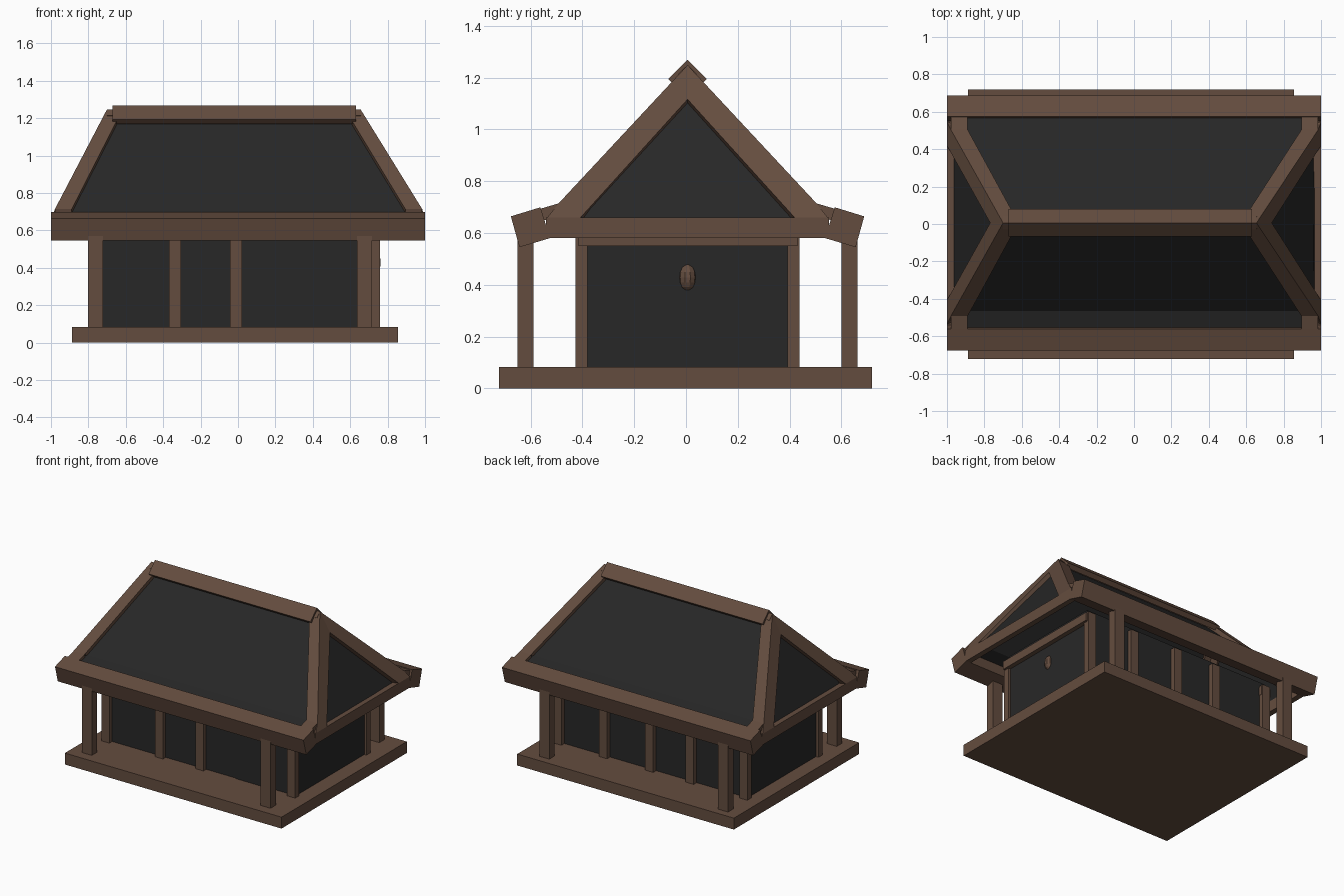
import bpy, bmesh, math
from mathutils import Vector

if "Cube" in bpy.data.objects:
    bpy.data.objects.remove(bpy.data.objects["Cube"])

def material(name, rgb):
    m = bpy.data.materials.new(name)
    m.diffuse_color = (*rgb, 1)
    m.use_nodes = True
    m.node_tree.nodes["Principled BSDF"].inputs["Base Color"].default_value = m.diffuse_color
    return m

BROWN = material("brown wood", (0.127, 0.073, 0.049))
DARK = material("charcoal panel", (0.0203, 0.0203, 0.0203))
YC = 0.006  # centre line of the building

def finish(name, bm, mat):
    bmesh.ops.recalc_face_normals(bm, faces=bm.faces)
    me = bpy.data.meshes.new(name)
    bm.to_mesh(me)
    bm.free()
    me.materials.append(mat)
    ob = bpy.data.objects.new(name, me)
    bpy.context.collection.objects.link(ob)
    return ob

def prism(name, pts, vec, mat):
    """Polygon extruded along a vector."""
    bm = bmesh.new()
    f = bm.faces.new([bm.verts.new(p) for p in pts])
    r = bmesh.ops.extrude_face_region(bm, geom=[f], use_keep_orig=True)
    bmesh.ops.translate(bm, vec=vec, verts=[v for v in r["geom"] if isinstance(v, bmesh.types.BMVert)])
    return finish(name, bm, mat)

def box(name, x0, x1, y0, y1, z0, z1, mat):
    return prism(name, [(x0, y0, z0), (x1, y0, z0), (x1, y1, z0), (x0, y1, z0)], (0, 0, z1 - z0), mat)

def fy(y, back):
    """Mirror a front y to the back when asked."""
    return 2 * YC - y if back else y

# Base and wall block
box("base", -0.888, 0.856, -0.722, 0.718, 0, 0.083, BROWN)
box("walls", -0.78, 0.742, -0.395, 0.405, 0.083, 0.65, DARK)
box("door", 0.262, 0.529, -0.402, -0.395, 0.083, 0.485, DARK)

for back in (False, True):
    side = "back" if back else "front"
    # Wall posts: the door takes the place of one front post
    for i, x in enumerate([-0.769, -0.337, -0.011, 0.36, 0.727]):
        if i == 3 and not back:
            continue
        box(f"{side}_wall_post_{i}", x - 0.032, x + 0.032, fy(-0.427, back), fy(-0.38, back), 0.083, 0.62, BROWN)
    # Porch posts
    for n, x in (("left", -0.762), ("right", 0.677)):
        box(f"{side}_{n}_porch_post", x - 0.04, x + 0.04, fy(-0.65, back), fy(-0.588, back), 0.083, 0.62, BROWN)
    # Tilted eave beam
    prof = [(-0.676, 0.664), (-0.562, 0.699), (-0.525, 0.58), (-0.643, 0.545)]
    prism(f"{side}_eave_beam", [(-1, fy(y, back), z) for y, z in prof], (2, 0, 0), BROWN)

# Wall head rails and end eave beams
for n, s, xr in (("left", -1, -0.775), ("right", 1, 0.735)):
    box(f"{n}_head_rail", xr - 0.035, xr + 0.04, -0.415, 0.43, 0.55, 0.61, BROWN)
    box(f"{n}_eave_beam", s * 0.96, s * 1.0, -0.54, 0.552, 0.58, 0.66, BROWN)

# Hip strips: one on the long slope and one on the end slope at each corner
ZB, ZT = 0.714, 1.248
ENDS = {"left": (-1, -0.979, -0.70), "right": (1, 0.985, 0.655)}

def end_x(end, z):
    s, xb, xt = ENDS[end]
    x = xb + (xt - xb) * (z - ZB) / (ZT - ZB)
    return max(-1, min(1, x))

for end, (s, xb, xt) in ENDS.items():
    for back in (False, True):
        tag = f"{end}_{'back' if back else 'front'}"
        d = -1 if back else 1
        yb, ye = fy(-0.492, back), fy(-0.57, back)
        xi = xb - s * 0.09
        prism(f"{tag}_hip_board", [(xb, yb, ZB), (xt, YC, ZT), (xt - s * 0.083, YC, ZT), (xi, yb, ZB)],
              (0, 0.036 * d, -0.034), BROWN)
        prism(f"{tag}_hip_foot", [(xb, yb, ZB), (xi, yb, ZB), (xi, ye, 0.691), (xb, ye, 0.691)],
              (0, 0.012 * d, -0.045), BROWN)
        prism(f"{tag}_end_hip_board",
              [(end_x(end, z), fy(y, back), z) for y, z in
               ((-0.535, 0.66), (-0.492, ZB), (YC, ZT), (YC, 1.116), (-0.407, 0.66))],
              (-s * 0.04, 0, -0.02), BROWN)

# Recessed roof panels with flared lower edge
bm = bmesh.new()
def face(*pts):
    bm.faces.new([bm.verts.new(p) for p in pts])
inset = 0.034
lx = lambda z: end_x("left", z) + inset
rx = lambda z: end_x("right", z) - inset
for back in (False, True):
    yk, yl = fy(-0.465, back), fy(-0.575, back)
    face((lx(0.70), yk, 0.70), (rx(0.70), yk, 0.70), (rx(1.203), YC, 1.203), (lx(1.203), YC, 1.203))
    face((lx(0.70), yk, 0.70), (rx(0.70), yk, 0.70), (rx(0.67), yl, 0.667), (lx(0.67), yl, 0.667))
for f in (lx, rx):
    face((f(0.64), -0.5, 0.64), (f(0.70), -0.465, 0.70), (f(1.203), YC, 1.203),
         (f(0.70), 0.477, 0.70), (f(0.64), 0.512, 0.64))
bmesh.ops.remove_doubles(bm, verts=bm.verts, dist=0.0005)
finish("roof_panels", bm, DARK)

# Ridge cap
cap = [(0, 1.268), (-0.074, 1.194), (-0.049, 1.17), (0, 1.219), (0.049, 1.17), (0.074, 1.194)]
prism("ridge_cap", [(-0.672, YC + y, z) for y, z in cap], (1.303, 0, 0), BROWN)

# Small faceted lantern on the right wall
bm = bmesh.new()
bmesh.ops.create_uvsphere(bm, u_segments=10, v_segments=8, radius=1)
bmesh.ops.scale(bm, vec=(0.035, 0.035, 0.053), verts=bm.verts)
bmesh.ops.translate(bm, vec=(0.73, YC, 0.428), verts=bm.verts)
finish("lantern", bm, BROWN)
